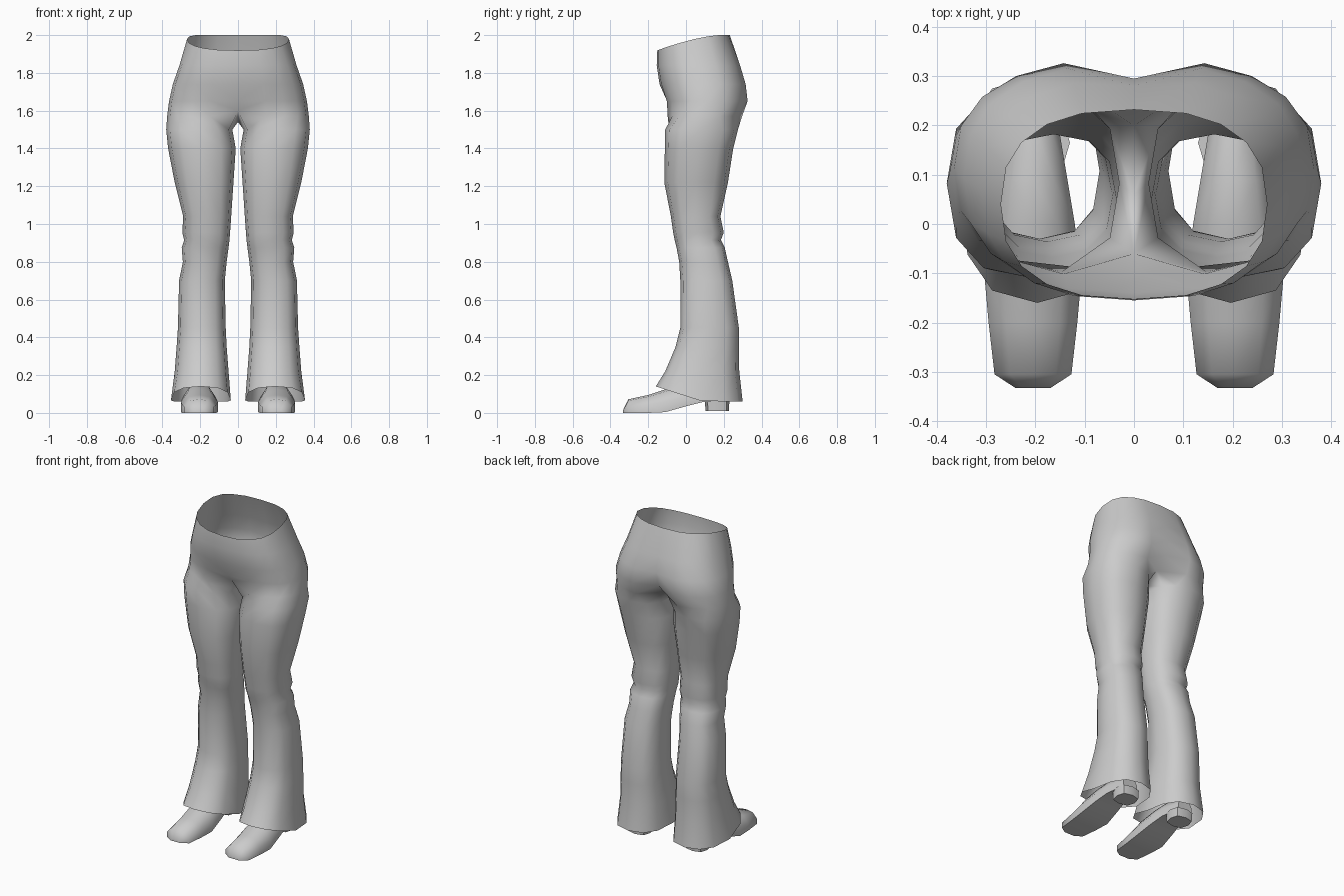
import bpy, bmesh, math

if "Cube" in bpy.data.objects:
    bpy.data.objects.remove(bpy.data.objects["Cube"])

grey = bpy.data.materials.new("light grey")
grey.diffuse_color = (0.6, 0.6, 0.6, 1)
grey.use_nodes = True
grey.node_tree.nodes["Principled BSDF"].inputs["Base Color"].default_value = grey.diffuse_color


def power(v, p=0.8):
    return math.copysign(abs(v) ** p, v)


def finish(name, bm, angle):
    """Turn half a model into a mirrored, smooth-shaded object."""
    bmesh.ops.recalc_face_normals(bm, faces=bm.faces)
    mesh = bpy.data.meshes.new(name)
    bm.to_mesh(mesh)
    bm.free()
    mesh.materials.append(grey)
    ob = bpy.data.objects.new(name, mesh)
    bpy.context.collection.objects.link(ob)
    bpy.ops.object.select_all(action='DESELECT')
    ob.select_set(True)
    bpy.context.view_layer.objects.active = ob
    bpy.ops.object.shade_smooth_by_angle(angle=math.radians(angle))
    mirror = ob.modifiers.new("mirror", 'MIRROR')
    mirror.merge_threshold = 0.002


def bridge(bm, a, b, closed=True):
    n = len(a)
    for i in range(n if closed else n - 1):
        j = (i + 1) % n
        bm.faces.new((a[i], a[j], b[j], b[i]))


def leg_ring(bm, z, xi, xo, yf, yb):
    """Closed ring of 12, from front inner round the outside to mid inner."""
    ring = []
    for k in range(12):
        t = math.radians(210 + 30 * k)
        x = (xi + xo) / 2 + (xo - xi) / 2 * power(math.cos(t))
        y = (yf + yb) / 2 + (yb - yf) / 2 * power(math.sin(t))
        h = z
        if z < 0.1:  # hem lifts over the shoe
            h += 0.08 * max(0, (0.09 - y) / 0.25)
        ring.append(bm.verts.new((x, y, h)))
    return ring


def hip_chain(bm, z, xo, yf, yb, yc):
    """Open chain of 11 from front centre to back centre."""
    chain = []
    for j in range(11):
        t = math.pi * j / 10
        x = 0 if j in (0, 10) else xo * power(math.sin(t))
        y = (yf + yb) / 2 - (yb - yf) / 2 * power(math.cos(t))
        if j == 10:
            y = yc
        h = z
        if z > 1.9:  # waist dips at the front
            h = 2.0 - 0.08 * (max(0, 0.18 - y) / 0.33) ** 1.5
        chain.append(bm.verts.new((x, y, h)))
    return chain


# Trousers: flared leg, knee folds, crotch, hips and open waist
LEG = [  # z, inner x, outer x, front y, back y
    (0.06, 0.038, 0.355, -0.16, 0.30),
    (0.22, 0.050, 0.335, -0.11, 0.282),
    (0.35, 0.060, 0.325, -0.055, 0.28),
    (0.45, 0.065, 0.318, -0.03, 0.28),
    (0.70, 0.070, 0.312, -0.03, 0.245),
    (0.80, 0.060, 0.292, -0.036, 0.222),
    (0.875, 0.050, 0.298, -0.05, 0.205),
    (0.915, 0.045, 0.285, -0.06, 0.185),
    (0.955, 0.042, 0.295, -0.068, 0.20),
    (1.04, 0.036, 0.29, -0.08, 0.182),
    (1.22, 0.024, 0.335, -0.115, 0.222),
    (1.40, 0.012, 0.37, -0.112, 0.25),
    (1.50, 0.030, 0.38, -0.11, 0.275),
]
HIPS = [  # z, outer x, front y, back y, back centre y
    (1.57, 0.375, -0.105, 0.305, 0.20),
    (1.65, 0.365, -0.11, 0.335, 0.275),
    (1.74, 0.345, -0.14, 0.325, 0.295),
    (1.84, 0.31, -0.155, 0.295, 0.28),
    (2.00, 0.27, -0.152, 0.232, 0.232),
]
bm = bmesh.new()
rings = [leg_ring(bm, *r) for r in LEG]
for a, b in zip(rings, rings[1:]):
    bridge(bm, a, b)
chains = [hip_chain(bm, *r) for r in HIPS]
chains[0][0].co = (0, -0.06, 1.60)
chains[0][10].co = (0, 0.20, 1.58)
chains[1][0].co.y = -0.10
crotch = bm.verts.new((0, 0.06, 1.54))
bridge(bm, rings[-1], chains[0] + [crotch])
for a, b in zip(chains, chains[1:]):
    bridge(bm, a, b, closed=False)
finish("trousers", bm, 75)

# Shoes: lofted along the foot with a flat sole rising to the heel
SHOE = [  # y, half width, sole z, top z
    (-0.333, 0.035, 0.0, 0.015),
    (-0.305, 0.078, 0.0, 0.072),
    (-0.20, 0.090, 0.0, 0.095),
    (-0.11, 0.098, 0.004, 0.125),
    (0.00, 0.085, 0.035, 0.15),
    (0.09, 0.070, 0.058, 0.16),
    (0.21, 0.050, 0.060, 0.14),
]
SECTION = [(-1, 0), (-1, 0.45), (-0.6, 0.9), (0, 1), (0.6, 0.9), (1, 0.45), (1, 0)]
bm = bmesh.new()
rings = [[bm.verts.new((0.205 + sx * w, y, lo + sz * (hi - lo))) for sx, sz in SECTION]
         for y, w, lo, hi in SHOE]
for a, b in zip(rings, rings[1:]):
    bridge(bm, a, b)
bm.faces.new(rings[0])
bm.faces.new(rings[-1])
finish("shoes", bm, 60)

# Heel blocks
bm = bmesh.new()
rings = []
for z, s in ((0.01, 0.95), (0.065, 1.0)):
    rings.append([bm.verts.new((0.2 + 0.07 * s * power(math.cos(t), 0.7),
                                0.165 + 0.065 * s * power(math.sin(t), 0.7), z))
                  for t in (math.pi * k / 4 for k in range(8))])
bridge(bm, *rings)
for r in rings:
    bm.faces.new(r)
finish("shoe_heels", bm, 50)
